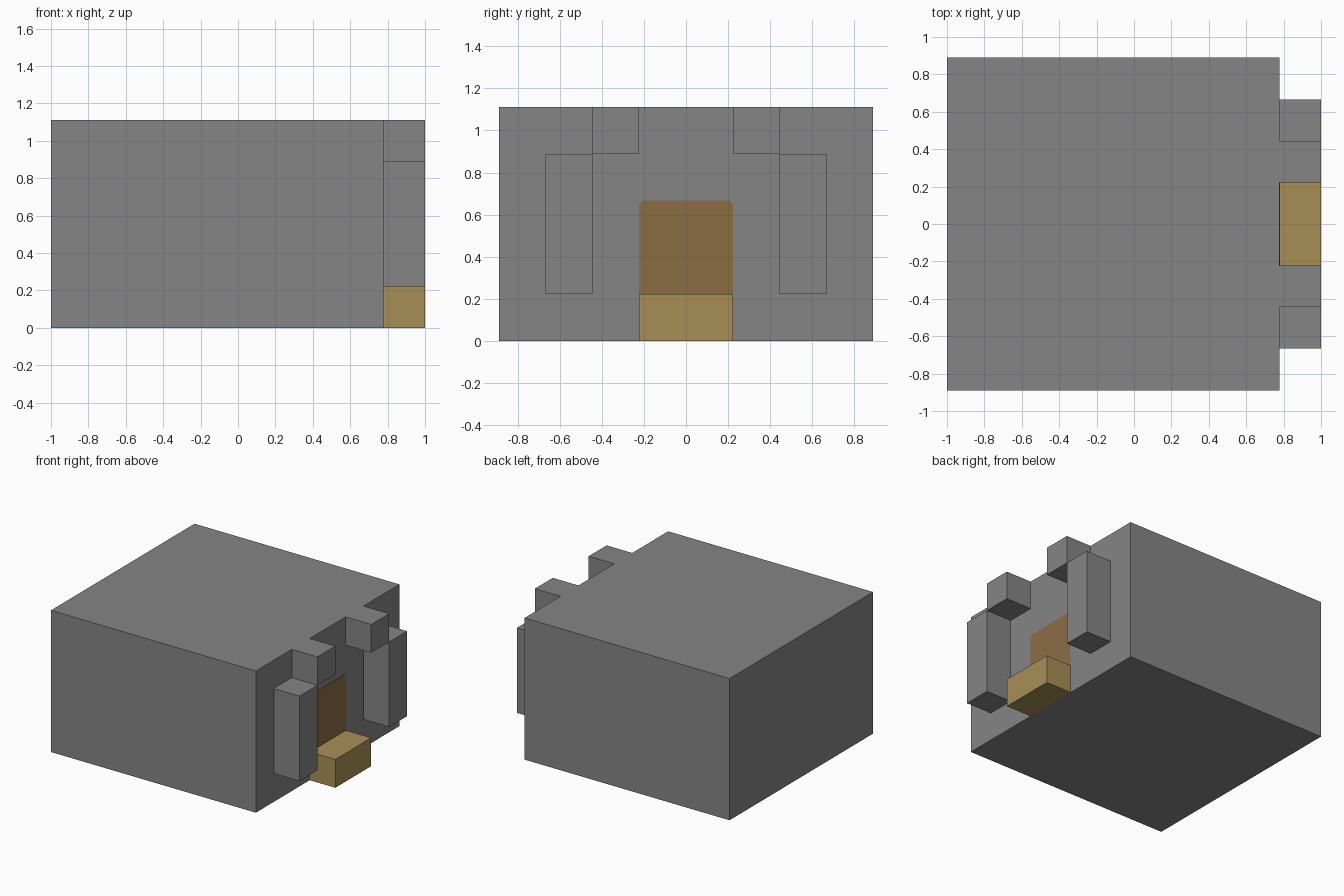
import bpy
import bmesh

default = bpy.data.objects.get("Cube")
if default:
    bpy.data.objects.remove(default, do_unlink=True)

U = 2 / 9            # block size: the model is nine blocks long
WALL = 1 - U         # x of the entrance wall


def material(name, rgb):
    mat = bpy.data.materials.new(name)
    mat.use_nodes = True
    color = (*rgb, 1)
    mat.diffuse_color = color
    mat.node_tree.nodes["Principled BSDF"].inputs["Base Color"].default_value = color
    return mat


stone = material("grey stone", (0.235, 0.235, 0.235))
tan = material("tan wood", (0.395, 0.275, 0.094))
brown = material("brown wood", (0.26, 0.153, 0.06))


def extruded(name, outline, x0, x1, mat):
    """Extrude a (y, z) outline along x."""
    bm = bmesh.new()
    face = bm.faces.new([bm.verts.new((x0, y, z)) for y, z in outline])
    ext = bmesh.ops.extrude_face_region(bm, geom=[face])
    moved = [g for g in ext["geom"] if isinstance(g, bmesh.types.BMVert)]
    bmesh.ops.translate(bm, verts=moved, vec=(x1 - x0, 0, 0))
    bmesh.ops.recalc_face_normals(bm, faces=bm.faces)
    mesh = bpy.data.meshes.new(name)
    bm.to_mesh(mesh)
    bm.free()
    mesh.materials.append(mat)
    obj = bpy.data.objects.new(name, mesh)
    bpy.context.collection.objects.link(obj)
    return obj


def block(name, y0, y1, z0, z1, mat, x0=WALL, x1=1):
    """Box with y and z given in block units."""
    y0, y1, z0, z1 = (v * U for v in (y0, y1, z0, z1))
    return extruded(name, [(y0, z0), (y1, z0), (y1, z1), (y0, z1)], x0, x1, mat)


# Main building
block("main_body", -4, 4, 0, 5, stone, -1, WALL)

# Entrance step
block("entrance_step", -1, 1, 0, 1, tan)

# Stepped arch: pillars and upper blocks on both sides
for label, s in (("left", 1), ("right", -1)):
    block(label + "_pillar", 2 * s, 3 * s, 1, 4, stone)
    block(label + "_arch_block", s, 2 * s, 4, 5, stone)

# Door plate with clipped top corners
c = 0.018
door = [(-U, U), (U, U), (U, 3 * U - c), (U - c, 3 * U),
        (c - U, 3 * U), (-U, 3 * U - c)]
extruded("door", door, WALL, WALL + 0.003, brown)
